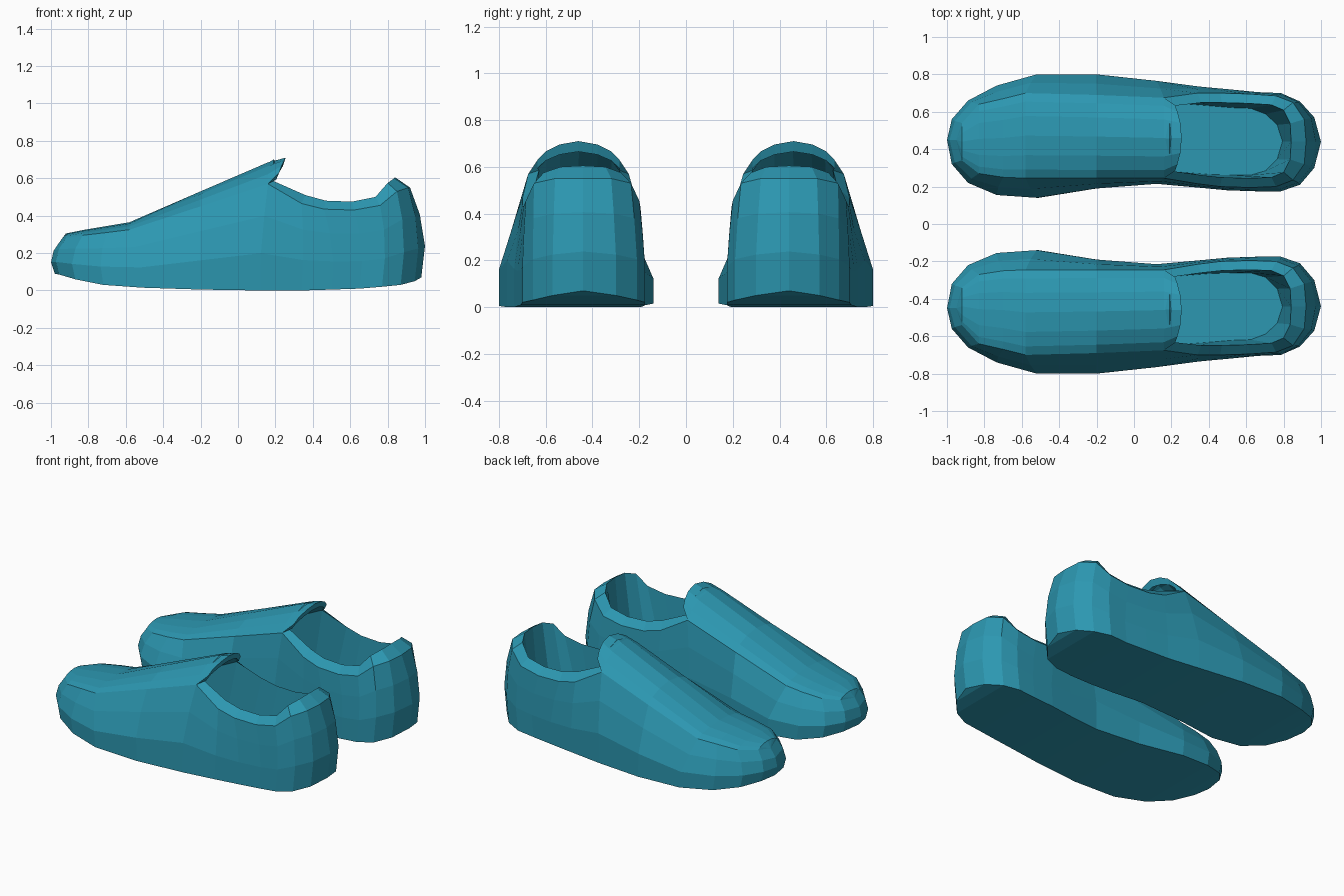
import bpy, bmesh

if "Cube" in bpy.data.objects:
    bpy.data.objects.remove(bpy.data.objects["Cube"])

# Outline stations from toe tip (first) to heel tip (last)
SOLE_X = [-.98, -.955, -.87, -.72, -.51, -.2, .12, .34, .5, .65, .77, .87, .945, .98]
SOLE_OUT = [.45, .56, .66, .74, .80, .80, .765, .735, .72, .705, .70, .655, .57, .44]
SOLE_IN = [.45, .32, .22, .155, .14, .19, .215, .195, .18, .175, .175, .21, .30, .44]
SOLE_Z = [.09, .085, .06, .03, .015, .005, 0, 0, .005, .01, .02, .03, .05, .07]
RIM_X = [-.95, -.92, -.83, -.7, -.58, -.2, .16, .34, .46, .62, .76, .85, .91, .92]
RIM_OUT = [.45, .54, .64, .67, .70, .69, .675, .70, .70, .695, .685, .65, .56, .44]
RIM_IN = [.45, .34, .27, .25, .245, .245, .245, .215, .20, .195, .20, .235, .32, .44]
RIM_Z = [.265, .28, .295, .31, .325, .45, .57, .465, .435, .43, .455, .53, .55, .55]
COLLAR_X = [.19, .36, .47, .61, .735, .80, .835, .84]
COLLAR_Z = [.585, .51, .48, .475, .50, .575, .60, .605]
VAMP_H = [0, .025, .028, .035, .04, .08, .115]
ACROSS = [.1, .27, .5, .73, .9]
ARCH = [.45, .82, 1, .82, .45]
LAST, OPEN, MID_Y = 13, 6, .445
COUNT = 2 * LAST


def mix(a, b, t):
    return a + (b - a) * t


def sole(i, y):
    return SOLE_X[i], y[0], SOLE_Z[i]


def wall(w, h, bulge):
    return lambda i, y: (mix(SOLE_X[i], RIM_X[i], w) * bulge,
                         mix(y[0], y[1], w), mix(SOLE_Z[i], RIM_Z[i], h))


def rim(i, y):
    return RIM_X[i], y[1], RIM_Z[i]


def collar(i, y):
    cy = mix(y[1], MID_Y, .2)
    if i < OPEN:
        return RIM_X[i] * .93, cy, RIM_Z[i] - .05
    return COLLAR_X[i - OPEN], cy, COLLAR_Z[i - OPEN]


def insole(i, y):
    return SOLE_X[i] * .81, mix(y[0], MID_Y, .32), .11


def build_shoe(name, side, mat):
    bm = bmesh.new()

    def ring(f):
        pts = [f(i, (SOLE_OUT[i], RIM_OUT[i])) for i in range(LAST + 1)]
        pts += [f(i, (SOLE_IN[i], RIM_IN[i])) for i in range(LAST - 1, 0, -1)]
        return [bm.verts.new(p) for p in pts]

    def bridge(a, b, indices):
        for j in indices:
            k = (j + 1) % len(a)
            bm.faces.new((a[j], a[k], b[k], b[j]))

    def cap(r):
        bm.faces.new((r[0], r[1], r[-1]))
        for i in range(1, LAST - 1):
            bm.faces.new((r[i], r[i + 1], r[COUNT - i - 1], r[COUNT - i]))
        bm.faces.new((r[LAST - 1], r[LAST], r[LAST + 1]))

    def vamp(r):
        # arched cross rows over the forefoot, fanned out at the toe
        rows = []
        for i in range(1, OPEN + 1):
            a, b = r[i], r[COUNT - i]
            mids = []
            for t, h in zip(ACROSS, ARCH):
                p = a.co.lerp(b.co, t)
                p.z += VAMP_H[i] * h
                mids.append(bm.verts.new(p))
            rows.append([a] + mids + [b])
        for j in range(6):
            bm.faces.new((r[0], rows[0][j], rows[0][j + 1]))
        for a, b in zip(rows, rows[1:]):
            bridge(a, b, range(6))
        return rows[-1]

    # Outer shell, collar and lining
    r_sole, r_low = ring(sole), ring(wall(0, .35, 1.02))
    r_mid, r_rim = ring(wall(.45, .7, 1.02)), ring(rim)
    r_collar, r_insole = ring(collar), ring(insole)
    for a, b in ((r_sole, r_low), (r_low, r_mid), (r_mid, r_rim), (r_collar, r_insole)):
        bridge(a, b, range(COUNT))
    bridge(r_rim, r_collar, range(OPEN, COUNT - OPEN))
    cap(r_sole)
    cap(r_insole)

    # Forefoot top, its underside, and the protruding tongue lip
    top, under = vamp(r_rim), vamp(r_collar)
    lip_top, lip_low = [], []
    for t, h in zip([0] + ACROSS + [1], [0] + ARCH + [0]):
        x, y = .255 - .035 * (2 * t - 1) ** 2, mix(.635, .285, t)
        lip_top.append(bm.verts.new((x, y, .63 + .08 * h)))
        lip_low.append(bm.verts.new((x - .015, y, .595 + .07 * h)))
    for a, b in ((top, lip_top), (lip_top, lip_low), (lip_low, under)):
        bridge(a, b, range(6))
    for e in (0, -1):
        bm.faces.new((top[e], lip_top[e], lip_low[e], under[e]))

    for v in bm.verts:
        v.co.y *= side
    bmesh.ops.recalc_face_normals(bm, faces=bm.faces[:])
    mesh = bpy.data.meshes.new(name)
    bm.to_mesh(mesh)
    bm.free()
    mesh.materials.append(mat)
    bpy.context.collection.objects.link(bpy.data.objects.new(name, mesh))


teal = bpy.data.materials.new("teal")
teal.diffuse_color = (.025, .31, .44, 1)
teal.use_nodes = True
teal.node_tree.nodes["Principled BSDF"].inputs["Base Color"].default_value = teal.diffuse_color
build_shoe("back_shoe", 1, teal)
build_shoe("front_shoe", -1, teal)
